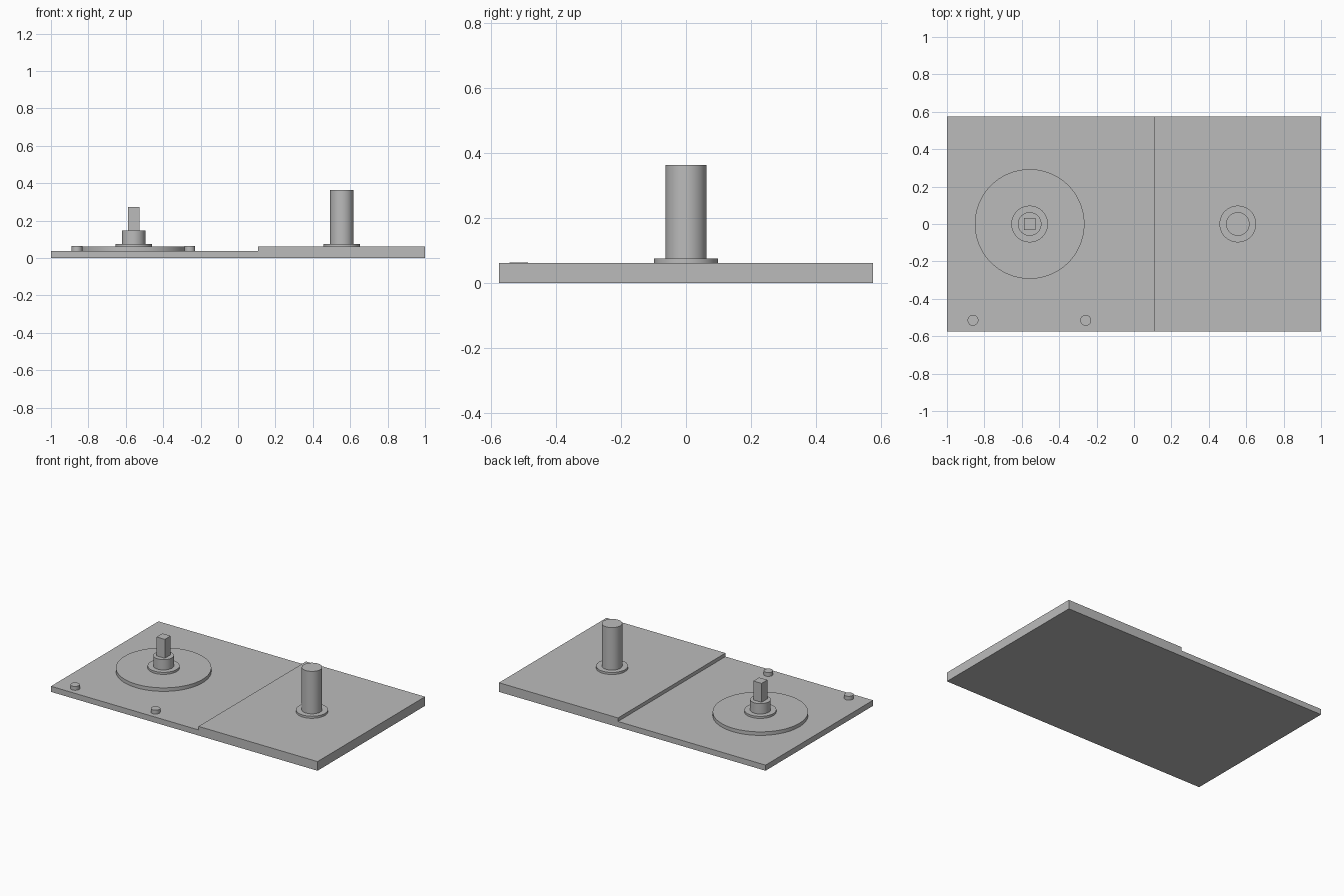
import bpy
import math

cube = bpy.data.objects.get("Cube")
if cube:
    bpy.data.objects.remove(cube, do_unlink=True)

grey = bpy.data.materials.new("plain grey")
grey.use_nodes = True
color = (0.5, 0.5, 0.5, 1)
grey.diffuse_color = color
grey.node_tree.nodes["Principled BSDF"].inputs["Base Color"].default_value = color


def finish(name):
    obj = bpy.context.object
    obj.name = name
    obj.data.materials.append(grey)
    return obj


def block(name, x0, x1, y0, y1, z0, z1):
    bpy.ops.mesh.primitive_cube_add(
        size=1, location=((x0 + x1) / 2, (y0 + y1) / 2, (z0 + z1) / 2))
    bpy.context.object.scale = (x1 - x0, y1 - y0, z1 - z0)
    bpy.ops.object.transform_apply(location=False, rotation=False, scale=True)
    return finish(name)


def cylinder(name, x, y, radius, z0, z1, sides=64):
    bpy.ops.mesh.primitive_cylinder_add(
        vertices=sides, radius=radius, depth=z1 - z0, location=(x, y, (z0 + z1) / 2))
    bpy.ops.object.shade_smooth_by_angle(angle=math.radians(30))
    return finish(name)


HALF_DEPTH = 0.576
STEP_X = 0.107
LOW, HIGH, FLANGE = 0.038, 0.062, 0.076
HUB_X, POST_X = -0.558, 0.555

# Stepped base plate: one profile extruded from front to back
profile = [(-1, 0), (1, 0), (1, HIGH), (STEP_X, HIGH), (STEP_X, LOW), (-1, LOW)]
n = len(profile)
verts = [(x, y, z) for y in (-HALF_DEPTH, HALF_DEPTH) for x, z in profile]
faces = [tuple(range(n)), tuple(reversed(range(n, 2 * n)))]
faces += [(i, i + n, (i + 1) % n + n, (i + 1) % n) for i in range(n)]
mesh = bpy.data.meshes.new("base_plate")
mesh.from_pydata(verts, [], faces)
mesh.materials.append(grey)
bpy.context.collection.objects.link(bpy.data.objects.new("base_plate", mesh))

# Turntable with collar and square spindle
cylinder("turntable_disc", HUB_X, 0, 0.293, LOW, HIGH, 96)
cylinder("turntable_flange", HUB_X, 0, 0.098, HIGH, FLANGE)
cylinder("turntable_collar", HUB_X, 0, 0.063, FLANGE, 0.146)
block("square_spindle", HUB_X - 0.031, HUB_X + 0.031, -0.031, 0.031, 0.146, 0.274)

# Tall round post on the raised half
cylinder("post_flange", POST_X, 0, 0.098, HIGH, FLANGE)
cylinder("round_post", POST_X, 0, 0.063, FLANGE, 0.364)

# Two small pins along the front edge
for name, x in (("right_pin", -0.861), ("left_pin", -0.258)):
    cylinder(name, x, -0.515, 0.029, LOW, 0.064, 32)
